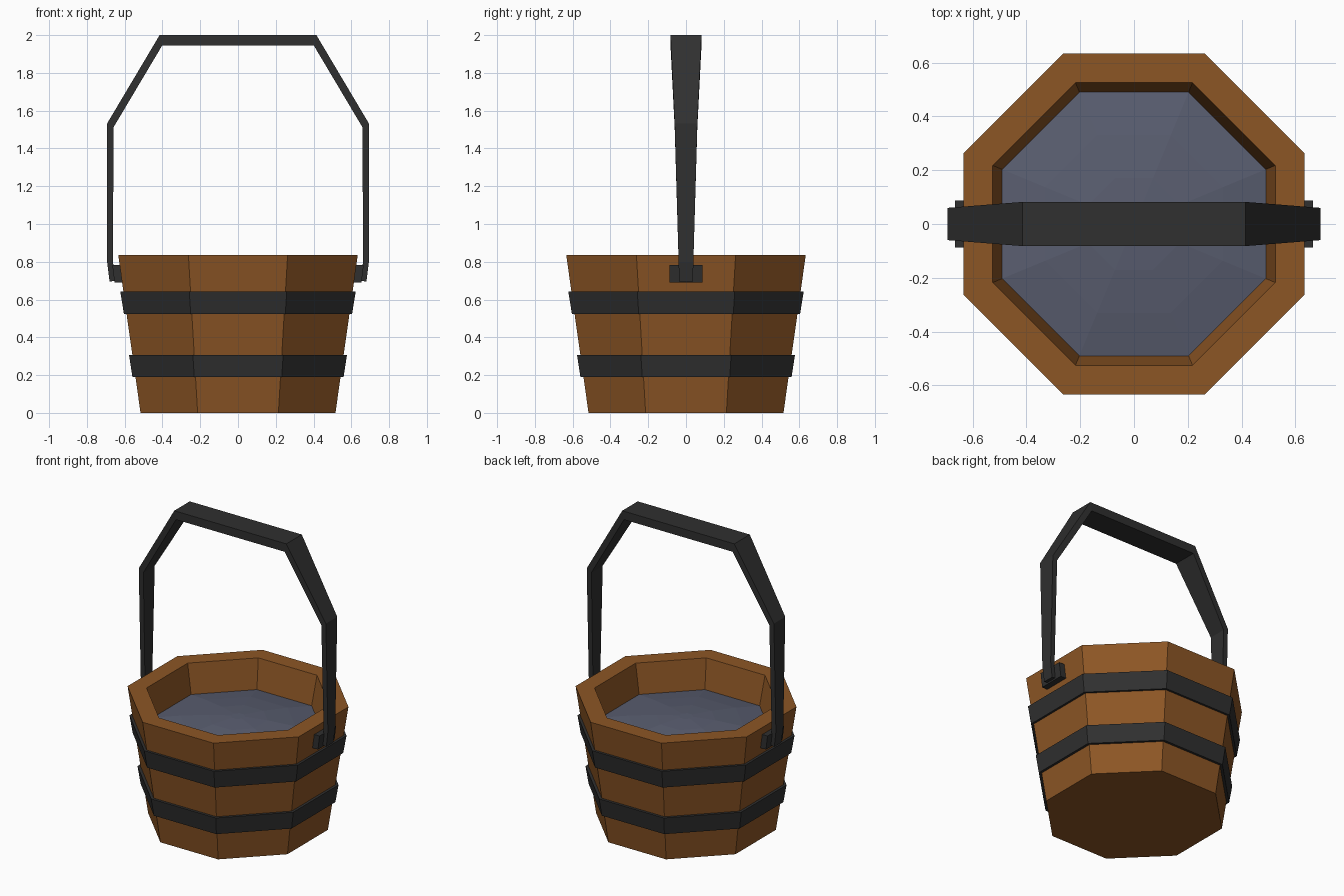
import bpy, bmesh, math
from mathutils import Vector

if "Cube" in bpy.data.objects:
    bpy.data.objects.remove(bpy.data.objects["Cube"])


def material(name, rgb):
    m = bpy.data.materials.new(name)
    m.diffuse_color = (*rgb, 1)
    m.use_nodes = True
    m.node_tree.nodes["Principled BSDF"].inputs["Base Color"].default_value = m.diffuse_color
    return m


WOOD = material("brown wood", (0.265, 0.093, 0.0185))
IRON = material("dark iron", (0.029, 0.029, 0.029))
WATER = material("blue grey water", (0.10, 0.11, 0.16))


def finish(name, bm, mat, recalc=True):
    if recalc:
        bmesh.ops.recalc_face_normals(bm, faces=bm.faces[:])
    me = bpy.data.meshes.new(name)
    bm.to_mesh(me)
    bm.free()
    me.materials.append(mat)
    ob = bpy.data.objects.new(name, me)
    bpy.context.collection.objects.link(ob)
    return ob


def octagon_lathe(name, profile, mat, closed=False, cap_start=False, cap_end=False):
    """Stack octagon rings; profile holds (flat-to-centre distance, z)."""
    bm = bmesh.new()
    rings = []
    for a, z in profile:
        r = a / math.cos(math.pi / 8)
        rings.append([bm.verts.new((r * math.cos(math.pi / 4 * (i + .5)),
                                    r * math.sin(math.pi / 4 * (i + .5)), z))
                      for i in range(8)])
    pairs = list(zip(rings, rings[1:]))
    if closed:
        pairs.append((rings[-1], rings[0]))
    for lo, hi in pairs:
        for i in range(8):
            j = (i + 1) % 8
            bm.faces.new((lo[i], lo[j], hi[j], hi[i]))
    if cap_start:
        bm.faces.new(rings[0][::-1])
    if cap_end:
        bm.faces.new(rings[-1])
    return finish(name, bm, mat, recalc=closed or cap_start)


# Tapered wooden tub: outside, rim, inside wall and floor
octagon_lathe("bucket_body", [(0.516, 0), (0.634, 0.836), (0.525, 0.836),
                              (0.49, 0.645), (0.43, 0.08)],
              WOOD, cap_start=True, cap_end=True)

# Gently domed water surface
octagon_lathe("water", [(0.495, 0.64), (0.33, 0.672), (0.17, 0.695), (0.04, 0.705)],
              WATER, cap_end=True)

# Two iron hoops
for label, z0, z1, a0, a1 in (("lower_hoop", 0.19, 0.307, 0.559, 0.577),
                              ("upper_hoop", 0.524, 0.642, 0.604, 0.623)):
    octagon_lathe(label, [(a0, z0), (a1, z1), (a1 - 0.035, z1), (a0 - 0.035, z0)],
                  IRON, closed=True)

# Bail handle: (outer x, outer z, inner x, inner z, half width), one side then mirrored
half = [(0.680, 0.695, 0.648, 0.700, 0.037),
        (0.693, 0.80, 0.662, 0.80, 0.039),
        (0.693, 1.532, 0.659, 1.512, 0.060),
        (0.415, 2.0, 0.402, 1.944, 0.082)]
path = [(s * ox, oz, s * ix, iz, w)
        for s, pts in ((1, half), (-1, half[::-1])) for ox, oz, ix, iz, w in pts]
bm = bmesh.new()
sections = [[bm.verts.new(p) for p in ((ox, -w, oz), (ox, w, oz), (ix, w, iz), (ix, -w, iz))]
            for ox, oz, ix, iz, w in path]
for a, b in zip(sections, sections[1:]):
    for i in range(4):
        j = (i + 1) % 4
        bm.faces.new((a[i], a[j], b[j], b[i]))
bm.faces.new(sections[0])
bm.faces.new(sections[-1])
finish("handle", bm, IRON)

# Small brackets joining the handle to the tub, leaning with its wall
for side, label in ((1, "right_bracket"), (-1, "left_bracket")):
    bm = bmesh.new()
    bmesh.ops.create_cube(bm, size=1)
    for v in bm.verts:
        lean = 0.012 * v.co.z
        v.co = Vector((side * (0.637 + 0.045 * v.co.x + lean),
                       0.176 * v.co.y, 0.736 + 0.094 * v.co.z))
    finish(label, bm, IRON)
